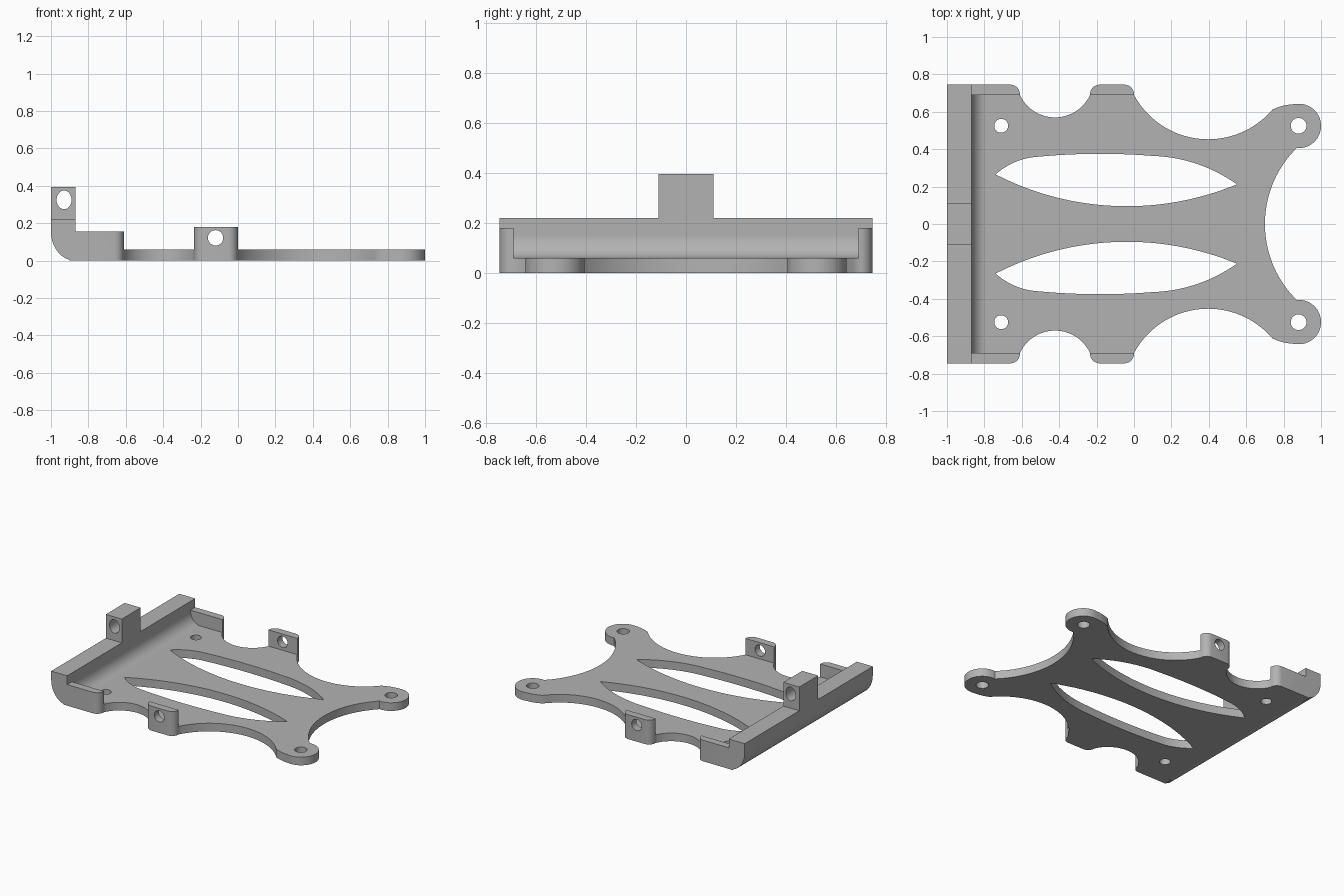
import bpy, bmesh, math
from mathutils import Vector

cube = bpy.data.objects.get("Cube")
if cube:
    bpy.data.objects.remove(cube, do_unlink=True)

grey = bpy.data.materials.new("plain grey")
grey.use_nodes = True
grey.diffuse_color = (0.45, 0.45, 0.45, 1)
grey.node_tree.nodes["Principled BSDF"].inputs["Base Color"].default_value = grey.diffuse_color


def arc(a, mid, b, n=16):
    """Circular arc from a through mid to b."""
    a, m, b = Vector(a), Vector(mid), Vector(b)
    u, v = m - a, b - a
    d = 2 * (u.x * v.y - u.y * v.x)
    c = a + Vector((v.y * u.dot(u) - u.y * v.dot(v), u.x * v.dot(v) - v.x * u.dot(u))) / d
    start, end = [math.atan2(p.y - c.y, p.x - c.x) for p in (a, b)]
    sweep = (end - start) % math.tau
    if d < 0:
        sweep -= math.tau
    r = (a - c).length
    return [(c.x + r * math.cos(start + sweep * i / n),
             c.y + r * math.sin(start + sweep * i / n)) for i in range(n + 1)]


def ellipse(cx, cy, rx, ry, a0=0, a1=360, n=32):
    count = n if a1 - a0 == 360 else n + 1
    angles = [math.radians(a0 + (a1 - a0) * i / n) for i in range(count)]
    return [(cx + rx * math.cos(t), cy + ry * math.sin(t)) for t in angles]


def prism(name, points, lo, hi, axis="z"):
    """Extrude a closed profile along z (points are x, y) or y (points are x, z)."""
    clean = [p for i, p in enumerate(points) if (Vector(p) - Vector(points[i - 1])).length > 1e-5]
    place = (lambda p, h: (p[0], p[1], h)) if axis == "z" else (lambda p, h: (p[0], h, p[1]))
    bm = bmesh.new()
    low = [bm.verts.new(place(p, lo)) for p in clean]
    high = [bm.verts.new(place(p, hi)) for p in clean]
    bm.faces.new(low)
    bm.faces.new(high)
    for i in range(len(clean)):
        bm.faces.new((low[i - 1], low[i], high[i], high[i - 1]))
    bmesh.ops.recalc_face_normals(bm, faces=bm.faces)
    mesh = bpy.data.meshes.new(name)
    bm.to_mesh(mesh)
    bm.free()
    mesh.materials.append(grey)
    obj = bpy.data.objects.new(name, mesh)
    bpy.context.collection.objects.link(obj)
    return obj


def combine(target, other, operation):
    mod = target.modifiers.new(operation.lower(), "BOOLEAN")
    mod.operation, mod.solver, mod.object = operation, "EXACT", other
    bpy.context.view_layer.objects.active = target
    bpy.ops.object.modifier_apply(modifier=mod.name)
    bpy.data.objects.remove(other, do_unlink=True)


def flip(points):
    return [(x, -y) for x, y in reversed(points)]


EDGE, INNER = 0.745, 0.69

# Rounded corners shared by the plate, side walls and side tabs
wall_corner = arc((-0.66, EDGE), (-0.625, 0.73), (-0.61, INNER), 8)
tab_outer = (arc((-0.235, INNER), (-0.22, 0.73), (-0.185, EDGE), 8)
             + arc((-0.05, EDGE), (-0.015, 0.73), (0, INNER), 8))

# Base plate with scalloped sides, round ears and a curved front end
half = [(-0.87, EDGE)] + wall_corner
half += arc((-0.61, INNER), (-0.42, 0.57), (-0.235, INNER), 28)
half += tab_outer
half += arc((0, INNER), (0.4, 0.453), (0.74, 0.612), 36)
half += arc((0.74, 0.612), (0.8, 0.633), (0.86, 0.641), 5)
half += arc((0.86, 0.641), (1, 0.525), (0.87, 0.406), 28)
half += arc((0.87, 0.406), (0.753, 0.24), (0.7, 0), 24)
bracket = prism("mounting_bracket", half + flip(half)[1:], 0, 0.06)

# Upright rail, rounded under its outer edge and filleted into the plate
rail = [(-1, 0.22)] + ellipse(-0.87, 0.155, 0.13, 0.155, 180, 270, 16)
rail += [(-0.79, 0)] + ellipse(-0.79, 0.15, 0.08, 0.09, 180, 270, 16)[::-1]
rail += [(-0.87, 0.22)]
combine(bracket, prism("end_rail", rail, -EDGE, EDGE, "y"), "UNION")

# Pierced lug in the middle of the rail
lug = [(-1, 0.18), (-0.87, 0.18), (-0.87, 0.395), (-1, 0.395)]
combine(bracket, prism("rail_lug", lug, -0.11, 0.11, "y"), "UNION")

# Side walls and side tabs, mirrored
wall = [(-0.9, INNER), (-0.9, EDGE)] + wall_corner
for name, outline, height in (("side_wall", wall, 0.155), ("side_tab", tab_outer, 0.18)):
    for points in (outline, flip(outline)):
        combine(bracket, prism(name, points, 0, height), "UNION")

# Long pointed openings and screw holes, mirrored
slot = arc((-0.74, 0.265), (-0.65, 0.325), (-0.55, 0.356), 8)
slot += arc((-0.55, 0.356), (-0.23, 0.375), (0.1, 0.364), 14)
slot += arc((0.1, 0.364), (0.36, 0.313), (0.55, 0.212), 14)
slot += arc((0.55, 0.212), (-0.03, 0.095), (-0.74, 0.265), 30)
rear_hole = ellipse(-0.71, 0.525, 0.037, 0.037)
ear_hole = ellipse(0.88, 0.525, 0.042, 0.042)
for outline in (slot, rear_hole, ear_hole):
    for points in (outline, flip(outline)):
        combine(bracket, prism("plate_cutter", points, -0.1, 0.12), "DIFFERENCE")

# Cross holes through the tabs and the lug
for outline in (ellipse(-0.12, 0.122, 0.041, 0.041), ellipse(-0.93, 0.325, 0.04, 0.05)):
    combine(bracket, prism("cross_cutter", outline, -1, 1, "y"), "DIFFERENCE")

# Smooth curves with crisp edges
bpy.ops.object.select_all(action="DESELECT")
bracket.select_set(True)
bpy.context.view_layer.objects.active = bracket
bpy.ops.object.shade_smooth_by_angle(angle=math.radians(30))
